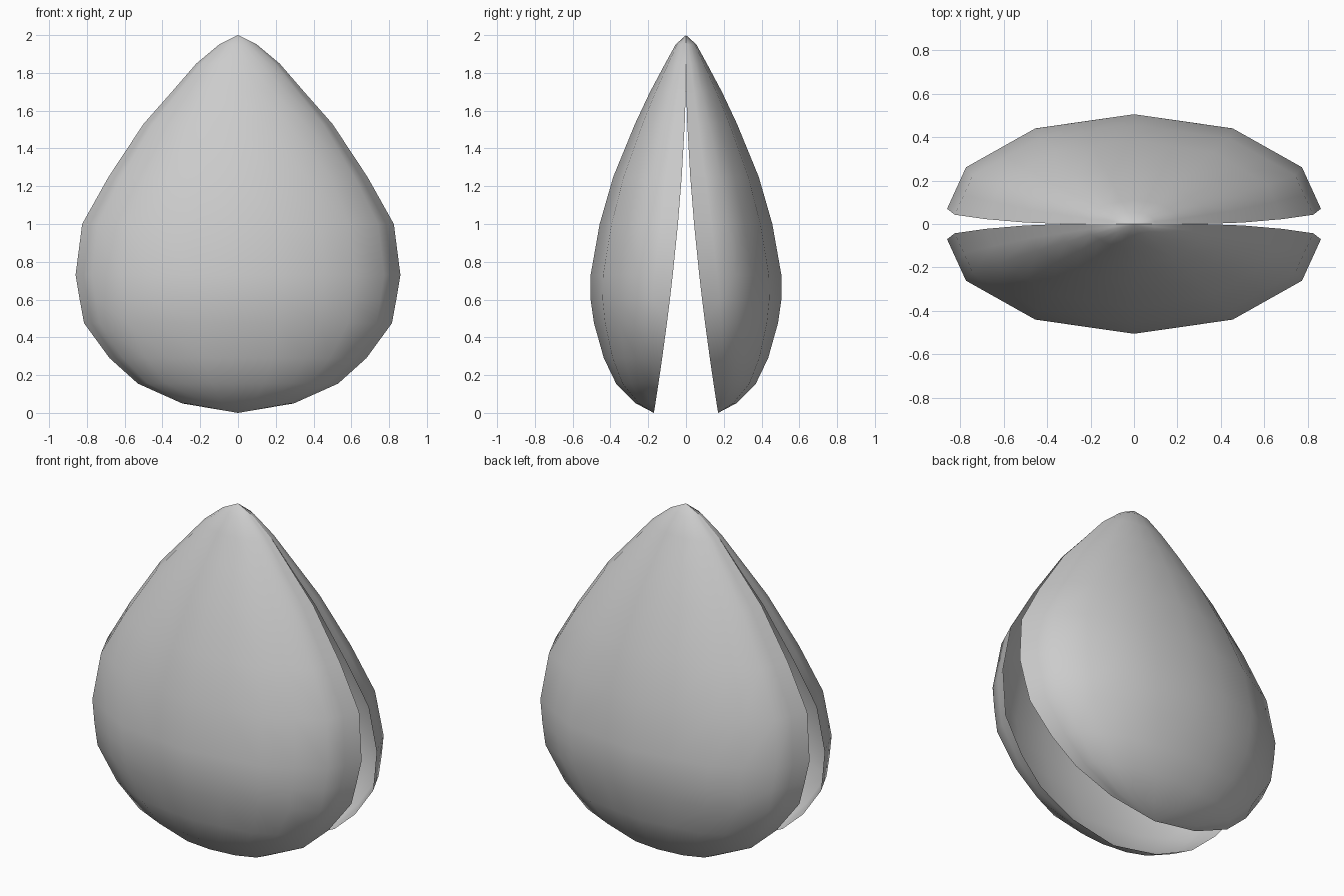
import bpy, bmesh, math

if "Cube" in bpy.data.objects:
    bpy.data.objects.remove(bpy.data.objects["Cube"])

# One flat shell colour
shell_mat = bpy.data.materials.new("shell grey")
shell_mat.diffuse_color = (0.6, 0.6, 0.6, 1)
shell_mat.use_nodes = True
shell_mat.node_tree.nodes["Principled BSDF"].inputs["Base Color"].default_value = shell_mat.diffuse_color

# Height, half width at the rim, depth at the middle
ROWS = [(0.05, .295, .265), (0.155, .53, .37), (0.29, .68, .435),
        (0.475, .815, .487), (0.6, .838, .505), (0.73, .86, .505),
        (1.0, .825, .457), (1.25, .685, .385), (1.53, .50, .27),
        (1.70, .35, .19), (1.85, .22, .11), (1.95, .10, .055)]
ANGLES = [0, 26, 58, 90, 122, 154, 180]


def rim_y(z):
    """Gap between the rim and the middle plane, closing near the tip."""
    return 0.17 * (max(0, 1.8 - z) / 1.8) ** 1.7


def half_shell(name, side):
    bm = bmesh.new()
    bottom = bm.verts.new((0, side * rim_y(0), 0))
    tip = bm.verts.new((0, 0, 2))
    rings = []
    for z, w, d in ROWS:
        r = rim_y(z)
        pts = [(w * math.cos(math.radians(a)),
                side * (r + (d - r) * math.sin(math.radians(a)))) for a in ANGLES]
        # Halve each facet so the shading stays even
        row = [pts[0]]
        for p, q in zip(pts, pts[1:]):
            row += [((p[0] + q[0]) / 2, (p[1] + q[1]) / 2), q]
        rings.append([bm.verts.new((x, y, z)) for x, y in row])
    for i in range(len(rings[0]) - 1):
        bm.faces.new((bottom, rings[0][i + 1], rings[0][i]))
        bm.faces.new((rings[-1][i], rings[-1][i + 1], tip))
        for a, b in zip(rings, rings[1:]):
            bm.faces.new((a[i], a[i + 1], b[i + 1], b[i]))
    if side < 0:
        bmesh.ops.reverse_faces(bm, faces=bm.faces[:])
    for f in bm.faces:
        f.smooth = True
    mesh = bpy.data.meshes.new(name)
    bm.to_mesh(mesh)
    bm.free()
    mesh.materials.append(shell_mat)
    bpy.context.collection.objects.link(bpy.data.objects.new(name, mesh))


# Two open halves joined at the tip
half_shell("front_shell", -1)
half_shell("back_shell", 1)
